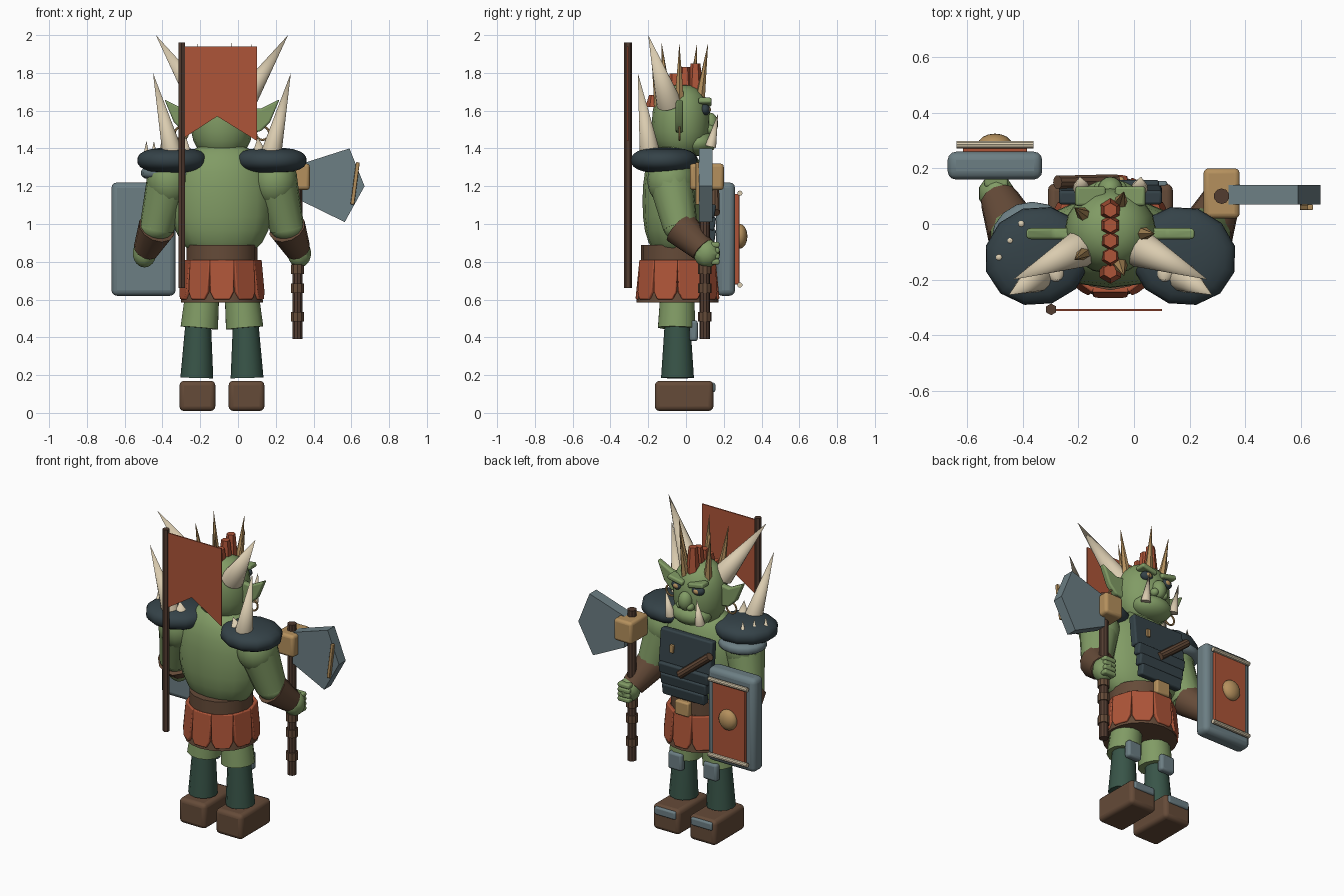
import bpy, bmesh, math
from mathutils import Vector, Matrix

if "Cube" in bpy.data.objects:
    bpy.data.objects.remove(bpy.data.objects["Cube"])


def make_material(name, red, green, blue):
    material = bpy.data.materials.new(name)
    material.use_nodes = True
    colour = (red, green, blue, 1)
    material.diffuse_color = colour
    material.node_tree.nodes["Principled BSDF"].inputs["Base Color"].default_value = colour
    return material


SKIN = make_material("green skin", .22, .33, .13)
CLOTH = make_material("dark green cloth", .04, .09, .065)
LEATHER = make_material("brown leather", .13, .07, .04)
WOOD = make_material("dark wood", .085, .045, .03)
RED = make_material("rust red", .42, .09, .04)
STEEL = make_material("grey steel", .15, .21, .23)
IRON = make_material("dark iron", .035, .055, .065)
BONE = make_material("pale bone", .7, .6, .43)
BRASS = make_material("tan brass", .46, .28, .11)


def finish(name, bm, material, location=(0, 0, 0), rotation=(0, 0, 0), bevel=0):
    """Turn a bmesh into a shaded, coloured object."""
    bmesh.ops.recalc_face_normals(bm, faces=bm.faces)
    mesh = bpy.data.meshes.new(name)
    bm.to_mesh(mesh)
    bm.free()
    mesh.materials.append(material)
    part = bpy.data.objects.new(name, mesh)
    part.location = location
    part.rotation_euler = rotation
    bpy.context.collection.objects.link(part)
    bpy.ops.object.select_all(action="DESELECT")
    part.select_set(True)
    bpy.context.view_layer.objects.active = part
    bpy.ops.object.shade_smooth_by_angle(angle=math.radians(35))
    if bevel:
        modifier = part.modifiers.new("rounded edges", "BEVEL")
        modifier.width = bevel
        modifier.segments = 3
    return part


def box(name, material, centre, size, bevel=.01, rotation=(0, 0, 0)):
    bm = bmesh.new()
    bmesh.ops.create_cube(bm, size=1)
    bmesh.ops.scale(bm, vec=size, verts=bm.verts)
    return finish(name, bm, material, centre, rotation, bevel)


def cone(name, material, start, end, radius, tip=0, sides=12):
    start, end = Vector(start), Vector(end)
    axis = end - start
    bm = bmesh.new()
    bmesh.ops.create_cone(bm, cap_ends=True, segments=sides, radius1=radius, radius2=tip, depth=axis.length)
    turn = axis.to_track_quat("Z", "Y").to_euler()
    return finish(name, bm, material, (start + end) / 2, turn)


def rod(name, material, start, end, radius, sides=10):
    return cone(name, material, start, end, radius, radius, sides)


def ball(name, material, centre, radii, boxy=2, sides=16, rotation=(0, 0, 0)):
    """Ellipsoid; a higher boxy value gives a fuller upright profile."""
    bm = bmesh.new()
    bmesh.ops.create_uvsphere(bm, u_segments=sides, v_segments=12, radius=1)
    for vert in bm.verts:
        flat = vert.co.xy
        if flat.length > .01:
            flat = flat.normalized() * (1 - abs(vert.co.z) ** boxy) ** (1 / boxy)
            vert.co.x, vert.co.y = flat
    bmesh.ops.scale(bm, vec=radii, verts=bm.verts)
    return finish(name, bm, material, centre, rotation)


def prism(name, material, outline, centre, depth, bevel=0):
    """Outline in x and z around a centre, thickened along y."""
    bm = bmesh.new()
    front = [bm.verts.new((x, -depth / 2, z)) for x, z in outline]
    back = [bm.verts.new((x, depth / 2, z)) for x, z in outline]
    bm.faces.new(front)
    bm.faces.new(back)
    for i in range(len(front)):
        bm.faces.new((front[i - 1], front[i], back[i], back[i - 1]))
    return finish(name, bm, material, centre, bevel=bevel)


def body(x, y, z):
    """Point measured from the body centre line."""
    return Vector((x - .085, y, z))


UP = Vector((0, 0, 1))

# Torso, belt and head
ball("torso", SKIN, body(0, -.065, 1.12), (.265, .165, .31), boxy=2.5)
rod("belt", LEATHER, body(0, -.05, .8), body(0, -.05, .89), .188, sides=16)
box("belt_buckle", BRASS, body(0, .15, .85), (.1, .04, .09))
ball("head", SKIN, body(0, -.025, 1.54), (.165, .155, .2), boxy=2.4)
ball("jaw", SKIN, body(0, .06, 1.43), (.13, .1, .07))
ball("nose", SKIN, body(0, .125, 1.53), (.045, .045, .06))

# Skirt: leather cone under tapered red panels
hip = body(0, -.045, .7)
cone("skirt_lining", LEATHER, hip - UP * .115, hip + UP * .11, .218, .185, sides=20)
half_panel = [(.065, .11), (.062, -.06), (.042, -.1)]
panel_outline = half_panel + [(-x, z) for x, z in reversed(half_panel)]
panel_count = 10
for i in range(panel_count):
    panel = prism("skirt_panel", RED, panel_outline, (0, 0, 0), depth=.025, bevel=.006)
    turn = Matrix.Rotation(math.tau * i / panel_count, 4, "Z")
    tilt = Matrix.Rotation(-.1, 4, "X")
    panel.matrix_world = Matrix.Translation(hip) @ turn @ Matrix.Translation((0, -.2, 0)) @ tilt

# Paired parts, mirrored about the centre line
for sign, side in ((1, "left"), (-1, "right")):
    def at(x, y, z):
        return body(sign * x, y, z)

    # Legs
    box(side + "_boot", LEATHER, at(.13, -.01, .09), (.19, .31, .16), bevel=.025)
    box(side + "_toe_plate", STEEL, at(.13, .135, .135), (.15, .04, .05))
    cone(side + "_trouser", CLOTH, at(.133, -.045, .185), at(.125, -.045, .5), .087, .066)
    cone(side + "_thigh", SKIN, at(.12, -.05, .45), at(.1, -.045, .68), .102, .09)
    box(side + "_knee_pad", STEEL, at(.125, .04, .435), (.1, .045, .11), bevel=.015)

    # Arms
    shoulder = at(.28, -.08, 1.23)
    elbow = at(.345, -.03, .98)
    wrist = at(.4, .09, .865)
    hand = at(.41, .11, .845)
    ball(side + "_shoulder", SKIN, shoulder, (.12, .125, .14))
    cone(side + "_upper_arm", SKIN, shoulder, elbow, .12, .092)
    ball(side + "_elbow", SKIN, elbow, (.09, .09, .07))
    cone(side + "_bracer", LEATHER, elbow, wrist, .1, .07)
    ball(side + "_hand", SKIN, hand, (.065, .07, .075), sides=10)
    for finger in range(4):
        knuckle = hand + Vector((0, .045, .045 - finger * .03))
        box(side + "_finger", SKIN, knuckle, (.085, .045, .03))

    # Pauldrons with tall horns
    pad = at(.262, -.115, 1.337)
    ball(side + "_pauldron", IRON, pad, (.193, .178, .068), boxy=2.5, sides=12, rotation=(0, 0, -sign * .3))
    cone(side + "_shoulder_horn", BONE, at(.26, -.19, 1.37), at(.365, -.255, 1.8), .055)
    cone(side + "_shoulder_stud", BONE, at(.2, -.17, 1.36), at(.19, -.2, 1.46), .045)

    # Horns, tusks, ears and face
    cone(side + "_head_horn", BONE, at(.11, -.09, 1.64), at(.35, -.2, 2), .068, sides=16)
    cone(side + "_tusk", BONE, at(.105, .13, 1.41), at(.11, .17, 1.585), .03)
    ear_outline = [(0, .07), (.08, .06), (.18, .11), (.13, -.01), (.08, -.06), (0, -.07)]
    ear_outline = [(sign * x, z) for x, z in ear_outline]
    prism(side + "_ear", SKIN, ear_outline, at(.125, -.035, 1.55), depth=.04, bevel=.01)
    eye = at(.072, .1, 1.605)
    ball(side + "_eye_socket", IRON, eye, (.042, .028, .03))
    ball(side + "_eye", BRASS, eye + Vector((0, .016, 0)), (.022, .016, .017))
    box(side + "_brow", SKIN, eye + UP * .04, (.11, .07, .03), rotation=(0, -sign * .2, 0))
    ball(side + "_nostril", SKIN, at(.035, .125, 1.5), (.025, .03, .025))
    bpy.ops.mesh.primitive_torus_add(location=at(.215, -.035, 1.48), rotation=(math.pi / 2, 0, 0),
                                     major_radius=.035, minor_radius=.006,
                                     major_segments=16, minor_segments=6)
    earring = bpy.context.object
    earring.name = side + "_earring"
    earring.data.materials.append(BRASS)

# Mohawk clumps along the scalp
for i in range(5):
    root = body(0, .05 - i * .055, 1.66 - i * .01)
    cone("mohawk_clump", RED, root, root + UP * (.19 - i * i * .008), .045, .026, sides=6)

# Crown of spikes, evenly spaced around the head
for i in range(5):
    angle = math.tau * i / 5
    outward = Vector((math.cos(angle), math.sin(angle), 0))
    scalp = body(0, -.035, 1.63)
    cone("crown_spike", BRASS, scalp + outward * .11, scalp + outward * .16 + UP * .33, .03, sides=6)

# Chest armour and strap
box("chest_plate", IRON, body(0, .105, 1.2), (.37, .05, .21), rotation=(.1, 0, 0))
for i in range(3):
    box("belly_plate", IRON, body(0, .13, 1.07 - i * .066), (.35 - i * .025, .05, .072), rotation=(-.15, 0, 0))
rod("chest_strap", LEATHER, body(-.19, .15, 1.23), body(.02, .155, 1.06), .025)
box("chest_clasp", BRASS, body(.09, .135, 1.2), (.025, .02, .05), bevel=.004)

# Extra plate and studs on the shield-side shoulder
ball("shoulder_under_plate", STEEL, body(-.28, -.055, 1.27), (.148, .135, .04), boxy=3)
for i in range(3):
    stud = body(-.32 - i * .04, -i * .06, 1.36)
    cone("small_stud", BONE, stud, stud + UP * .08, .017)

# Banner on the back
pole = Vector((-.298, -.307, .66))
rod("banner_pole", WOOD, pole, pole + UP * 1.3, .021, sides=6)
banner_outline = [(-.19, .25), (.19, .25), (.19, -.25), (-.02, -.12), (-.19, -.23)]
prism("banner", RED, banner_outline, (-.09, -.309, 1.69), depth=.008)

# Axe
grip = Vector((.315, .1, .39))
rod("axe_handle", WOOD, grip, grip + UP * .97, .028)
for height in (.12, .27, .37):
    ring = grip + UP * height
    rod("axe_grip_ring", LEATHER, ring - UP * .025, ring + UP * .025, .036)
box("axe_socket", BRASS, (.315, .11, 1.25), (.13, .18, .14), bevel=.018)
blade_outline = [(0, .12), (.25, .2), (.33, 0), (.225, -.19), (0, -.08)]
prism("axe_blade", STEEL, blade_outline, (.34, .105, 1.2), depth=.07)
box("axe_trim", BRASS, (.62, .06, 1.215), (.02, .02, .225), bevel=.004, rotation=(0, .13, 0))

# Shield
shield = Vector((-.5, .21, .92))
box("shield_body", STEEL, shield, (.34, .1, .6), bevel=.03)
face = shield + Vector((0, .06, 0))
box("shield_panel", RED, face, (.23, .024, .48), bevel=.004)
reach = Vector((.138, 0, 0))
for sign in (1, -1):
    bar = face + Vector((0, .015, sign * .243))
    rod("shield_rod", BONE, bar - reach, bar + reach, .014)
ball("shield_boss", BRASS, face + Vector((0, .015, .015)), (.062, .04, .065))
